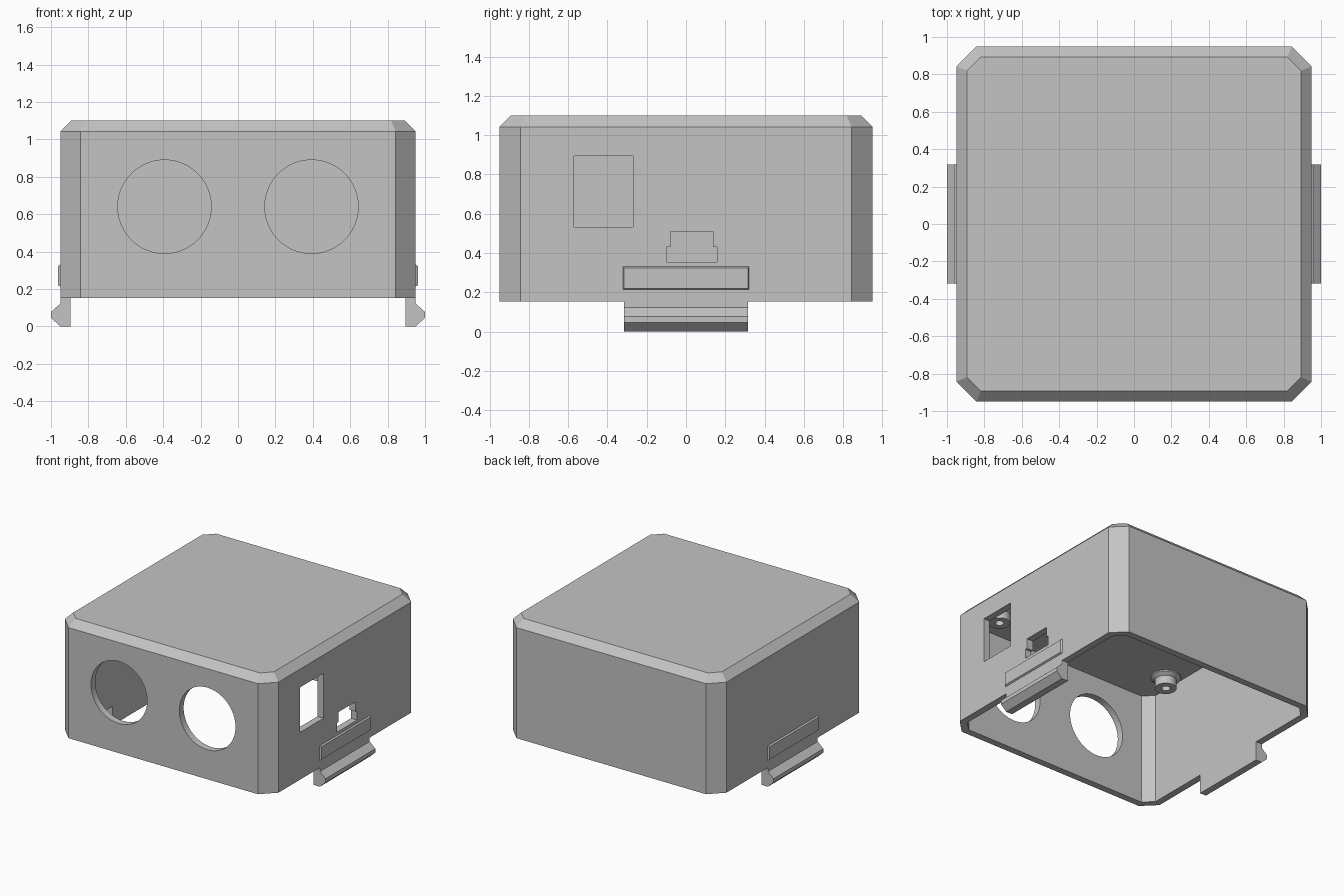
import bpy, bmesh, math
from mathutils import Vector

cube = bpy.data.objects.get("Cube")
if cube:
    bpy.data.objects.remove(cube, do_unlink=True)

grey = bpy.data.materials.new("light grey plastic")
grey.use_nodes = True
grey.diffuse_color = (0.55, 0.55, 0.55, 1)
grey.node_tree.nodes["Principled BSDF"].inputs["Base Color"].default_value = (0.55, 0.55, 0.55, 1)

HALF, CHAMFER, WALL = 0.95, 0.107, 0.055
BASE, SHOULDER, TOP = 0.153, 1.042, 1.10
CEILING = TOP - WALL


def finish(name, bm):
    bmesh.ops.recalc_face_normals(bm, faces=bm.faces)
    mesh = bpy.data.meshes.new(name)
    bm.to_mesh(mesh)
    bm.free()
    mesh.materials.append(grey)
    obj = bpy.data.objects.new(name, mesh)
    bpy.context.collection.objects.link(obj)
    return obj


def loft(name, rings, close=False):
    """Skin equal-length rings of points, capping the ends unless closed."""
    bm = bmesh.new()
    loops = [[bm.verts.new(p) for p in ring] for ring in rings]
    n = len(loops[0])
    for a, b in zip(loops, loops[1:]):
        for i in range(n):
            j = (i + 1) % n
            bm.faces.new((a[i], a[j], b[j], b[i]))
    bm.faces.new(loops[0])
    bm.faces.new(loops[-1])
    return finish(name, bm)


def octagon(inset, z):
    """Square outline with cut corners, offset evenly inwards."""
    h = HALF - inset
    k = h - CHAMFER + inset * (2 - math.sqrt(2))
    return [(x, y, z) for x, y in ((h, -k), (h, k), (k, h), (-k, h),
                                   (-h, k), (-h, -k), (-k, -h), (k, -h))]


def cut(target, cutter):
    mod = target.modifiers.new("opening", "BOOLEAN")
    mod.operation, mod.solver, mod.object = "DIFFERENCE", "EXACT", cutter
    bpy.context.view_layer.objects.active = target
    bpy.ops.object.modifier_apply(modifier=mod.name)
    bpy.data.objects.remove(cutter, do_unlink=True)


# Hollow housing, open underneath: inside ceiling, rim, walls, bevelled lid
housing = loft("housing", [
    octagon(WALL, CEILING), octagon(WALL, BASE), octagon(0, BASE),
    octagon(0, SHOULDER), octagon(TOP - SHOULDER, TOP)])

# Two round openings in the front wall
for x in (-0.393, 0.393):
    circle = [(x + 0.25 * math.cos(a), 0.64 + 0.25 * math.sin(a))
              for a in (math.tau * i / 64 for i in range(64))]
    cut(housing, loft("round_cutter", [[(u, y, v) for u, v in circle] for y in (-1.1, -0.8)]))

# Rectangular window and stepped slot in the left wall
window = [(-0.57, 0.533), (-0.27, 0.533), (-0.27, 0.895), (-0.57, 0.895)]
slot = [(-0.10, 0.355), (0.158, 0.355), (0.158, 0.43), (0.138, 0.43),
        (0.138, 0.51), (-0.08, 0.51), (-0.08, 0.43), (-0.10, 0.43)]
for outline in (window, slot):
    cut(housing, loft("side_cutter", [[(x, u, v) for u, v in outline] for x in (0.8, 1.1)]))

# Snap clips and raised grip bars on both sides
clip = [(HALF - WALL, 0), (HALF, 0), (1, 0.046), (1, 0.077),
        (HALF, 0.122), (HALF, BASE), (HALF - WALL, BASE)]


def bar_ring(x, inset):
    y, low, high = 0.325 - inset, 0.21 + inset, 0.333 - inset
    return [(x, -y, low), (x, y, low), (x, y, high), (x, -y, high)]


for side, s in (("left", 1), ("right", -1)):
    loft(side + "_clip", [[(s * x, y, z) for x, z in clip] for y in (-0.317, 0.317)])
    loft(side + "_grip_bar", [bar_ring(s * (HALF - 0.005), 0), bar_ring(s * (HALF + 0.012), 0.01)])

# Screw posts hanging from the ceiling, flared at the root
post = [(0.11, CEILING + 0.004), (0.11, 1.035), (0.08, 1.015), (0.08, 0.95),
        (0.032, 0.95), (0.032, 1.03)]
for name, x, y in (("front_right_post", -0.78, -0.57), ("front_left_post", 0.76, -0.62),
                   ("back_right_post", -0.78, 0.57), ("back_left_post", 0.78, 0.57)):
    obj = loft(name, [[(x + r * math.cos(a), y + r * math.sin(a), z)
                       for a in (math.tau * i / 32 for i in range(32))] for r, z in post])
    bpy.ops.object.select_all(action="DESELECT")
    obj.select_set(True)
    bpy.context.view_layer.objects.active = obj
    bpy.ops.object.shade_smooth_by_angle(angle=math.radians(25))
